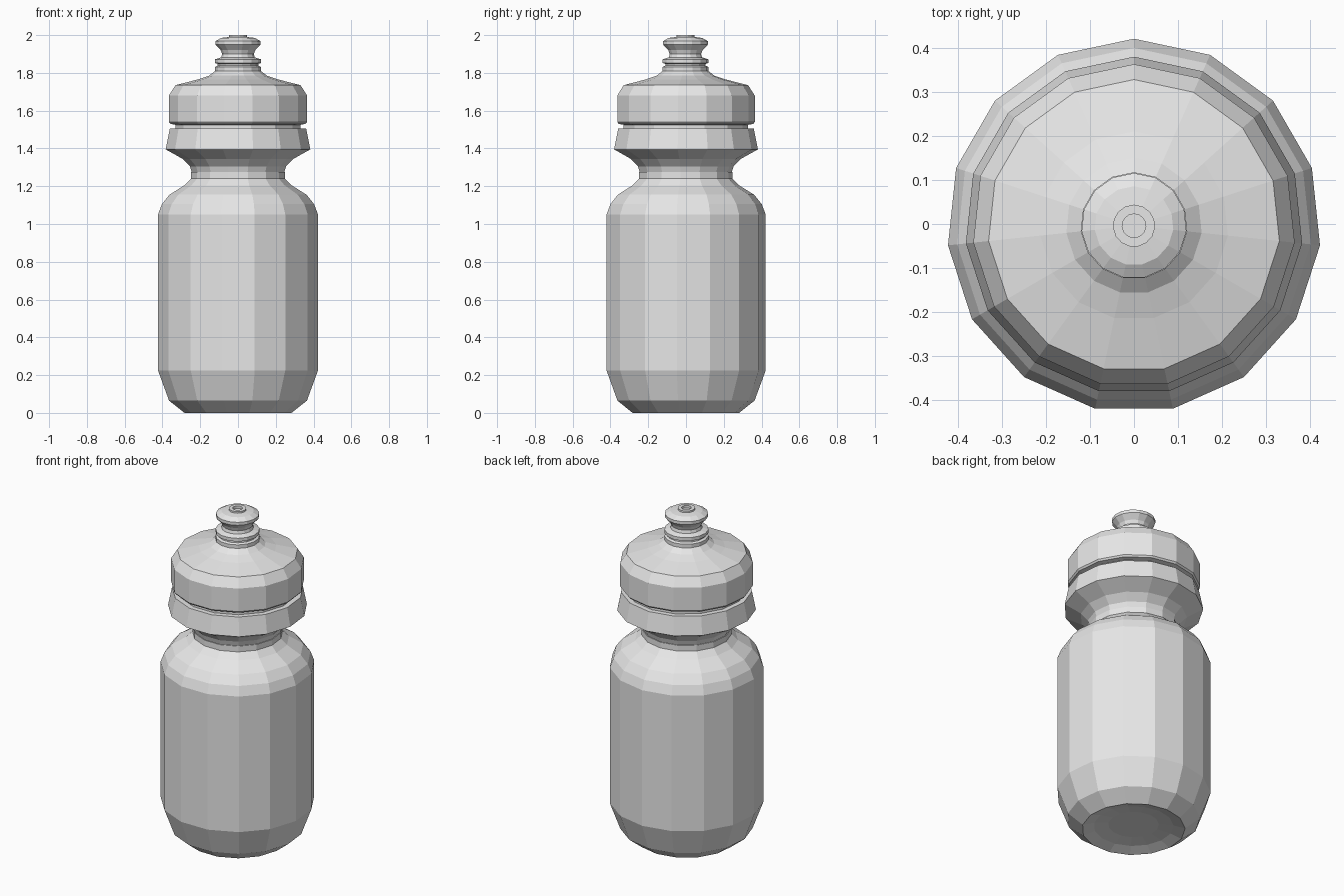
import bpy, bmesh, math

SIDES = 15
SHIFT_Y = -0.004

cube = bpy.data.objects.get("Cube")
if cube:
    bpy.data.objects.remove(cube, do_unlink=True)

grey = bpy.data.materials.new("plain grey")
grey.use_nodes = True
grey.diffuse_color = (0.8, 0.8, 0.8, 1)
grey.node_tree.nodes["Principled BSDF"].inputs["Base Color"].default_value = (0.8, 0.8, 0.8, 1)


def lathe(name, profile):
    """Turn (radius, height) points, listed bottom to top, into a capped faceted solid."""
    bm = bmesh.new()
    rings = []
    for r, z in profile:
        ring = []
        for i in range(SIDES):
            a = math.pi / 2 + math.tau * i / SIDES
            ring.append(bm.verts.new((r * math.cos(a), r * math.sin(a) + SHIFT_Y, z)))
        rings.append(ring)
    for low, high in zip(rings, rings[1:]):
        for i in range(SIDES):
            j = (i + 1) % SIDES
            bm.faces.new((low[i], low[j], high[j], high[i]))
    bm.faces.new(rings[0][::-1])
    bm.faces.new(rings[-1])
    bmesh.ops.recalc_face_normals(bm, faces=bm.faces)
    mesh = bpy.data.meshes.new(name)
    bm.to_mesh(mesh)
    bm.free()
    mesh.materials.append(grey)
    obj = bpy.data.objects.new(name, mesh)
    bpy.context.collection.objects.link(obj)
    return obj


# Bottle with a dished base, rounded shoulder and narrow neck
lathe("bottle_body", [
    (0.14, 0.03), (0.22, 0.02), (0.285, 0.0), (0.367, 0.065), (0.426, 0.225),
    (0.426, 1.05), (0.405, 1.105), (0.365, 1.155), (0.285, 1.205),
    (0.25, 1.24), (0.25, 1.275),
])

# Flared collar below the lid
lathe("collar", [
    (0.245, 1.272), (0.256, 1.305), (0.295, 1.345),
    (0.385, 1.395), (0.363, 1.505), (0.333, 1.505), (0.333, 1.53),
])

# Screw lid with a domed top
lathe("lid", [
    (0.333, 1.525), (0.36, 1.53), (0.368, 1.54), (0.368, 1.68), (0.333, 1.735),
    (0.215, 1.765), (0.155, 1.785), (0.122, 1.81),
])

# Ringed spout base
lathe("spout_base", [
    (0.122, 1.80), (0.122, 1.832), (0.108, 1.838), (0.108, 1.848),
    (0.122, 1.852), (0.122, 1.872), (0.09, 1.882),
])

# Pull valve with a raised rim around the drinking hole
lathe("pull_valve", [
    (0.09, 1.878), (0.084, 1.9), (0.092, 1.92), (0.12, 1.95), (0.12, 1.968),
    (0.09, 1.985), (0.048, 1.99), (0.048, 2.0), (0.027, 2.0), (0.027, 1.985),
])
